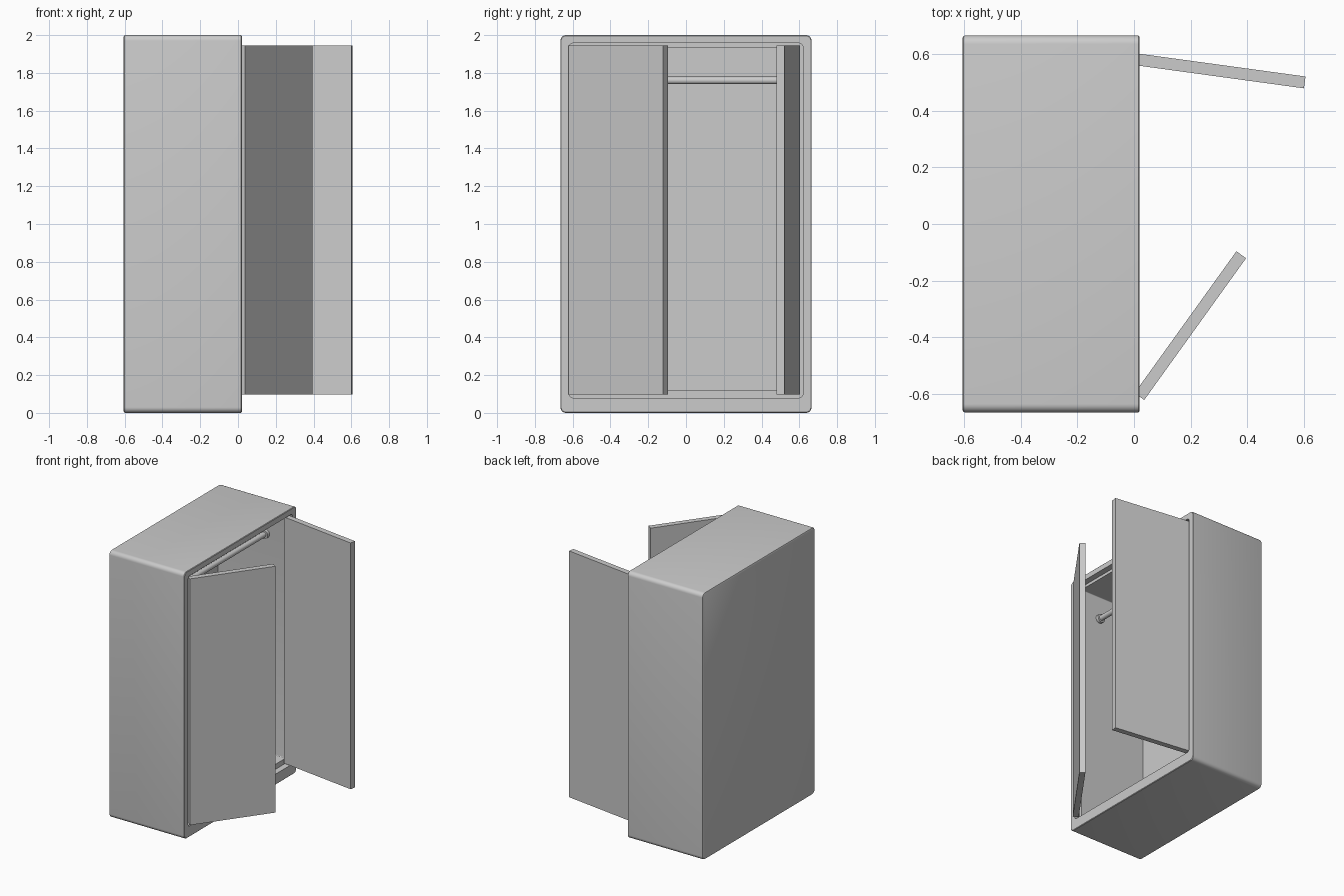
import bpy, bmesh, math
from mathutils import Matrix, Vector

if "Cube" in bpy.data.objects:
    bpy.data.objects.remove(bpy.data.objects["Cube"])


def finish(name, bm, smooth=True):
    bmesh.ops.recalc_face_normals(bm, faces=bm.faces[:])
    me = bpy.data.meshes.new(name)
    bm.to_mesh(me)
    bm.free()
    ob = bpy.data.objects.new(name, me)
    bpy.context.collection.objects.link(ob)
    if smooth:
        bpy.context.view_layer.objects.active = ob
        ob.select_set(True)
        bpy.ops.object.shade_smooth_by_angle(angle=math.radians(35))
        ob.select_set(False)
    return ob


def rounded_ring(bm, x, hy, z0, z1, r, seg=6):
    """Rounded rectangle in the YZ plane at depth x."""
    corners = [(hy - r, z1 - r, 0), (-hy + r, z1 - r, 90),
               (-hy + r, z0 + r, 180), (hy - r, z0 + r, 270)]
    ring = []
    for cy, cz, a0 in corners:
        for i in range(seg + 1):
            a = math.radians(a0 + 90 * i / seg)
            ring.append(bm.verts.new((x, cy + r * math.cos(a), cz + r * math.sin(a))))
    return ring


# Cabinet shell: one loft from the back, over the rim, into the stepped cavity
bm = bmesh.new()
sections = [(-0.605, 0.657, 0.008, 1.992, 0.022),
            (-0.602, 0.663, 0.002, 1.998, 0.028),
            (-0.596, 0.665, 0.0, 2.0, 0.03),
            (0.016, 0.665, 0.0, 2.0, 0.03),
            (0.02, 0.661, 0.004, 1.996, 0.026),
            (0.02, 0.619, 0.08, 1.957, 0.02),
            (-0.025, 0.619, 0.08, 1.957, 0.02),
            (-0.025, 0.6, 0.118, 1.935, 0.006),
            (-0.585, 0.6, 0.118, 1.935, 0.006)]
rings = [rounded_ring(bm, *s) for s in sections]
for a, b in zip(rings, rings[1:]):
    for i in range(len(a)):
        j = (i + 1) % len(a)
        bm.faces.new((a[i], a[j], b[j], b[i]))
bm.faces.new(rings[0])
bm.faces.new(rings[-1])
finish("cabinet_body", bm)


# Doors: slab whose outer hinge corner sits at the given point
def door(name, hinge, angle, side):
    bm = bmesh.new()
    w, t, z0, z1 = 0.616, 0.042, 0.098, 1.945
    bmesh.ops.create_cube(bm, size=1, matrix=Matrix.Translation(
        (w / 2, side * t / 2, (z0 + z1) / 2)) @ Matrix.Diagonal((w, t, z1 - z0, 1)))
    bm.transform(Matrix.Translation(Vector((*hinge, 0))) @
                 Matrix.Rotation(math.radians(angle), 4, 'Z'))
    finish(name, bm, smooth=False)


door("left_door", (0.036, -0.621), 54.3, 1)
door("right_door", (-0.005, 0.604), -7.8, -1)


# Hanging rail with a flange at each end
def cylinder_y(name, r, y, length):
    bm = bmesh.new()
    bmesh.ops.create_cone(bm, cap_ends=True, segments=24, radius1=r, radius2=r, depth=length,
                          matrix=Matrix.Translation((-0.19, y, 1.76)) @
                          Matrix.Rotation(math.pi / 2, 4, 'X'))
    finish(name, bm)


cylinder_y("hanging_rail", 0.02, 0, 1.2)
for s, label in ((-1, "left"), (1, "right")):
    cylinder_y(label + "_rail_flange", 0.032, s * 0.589, 0.024)
